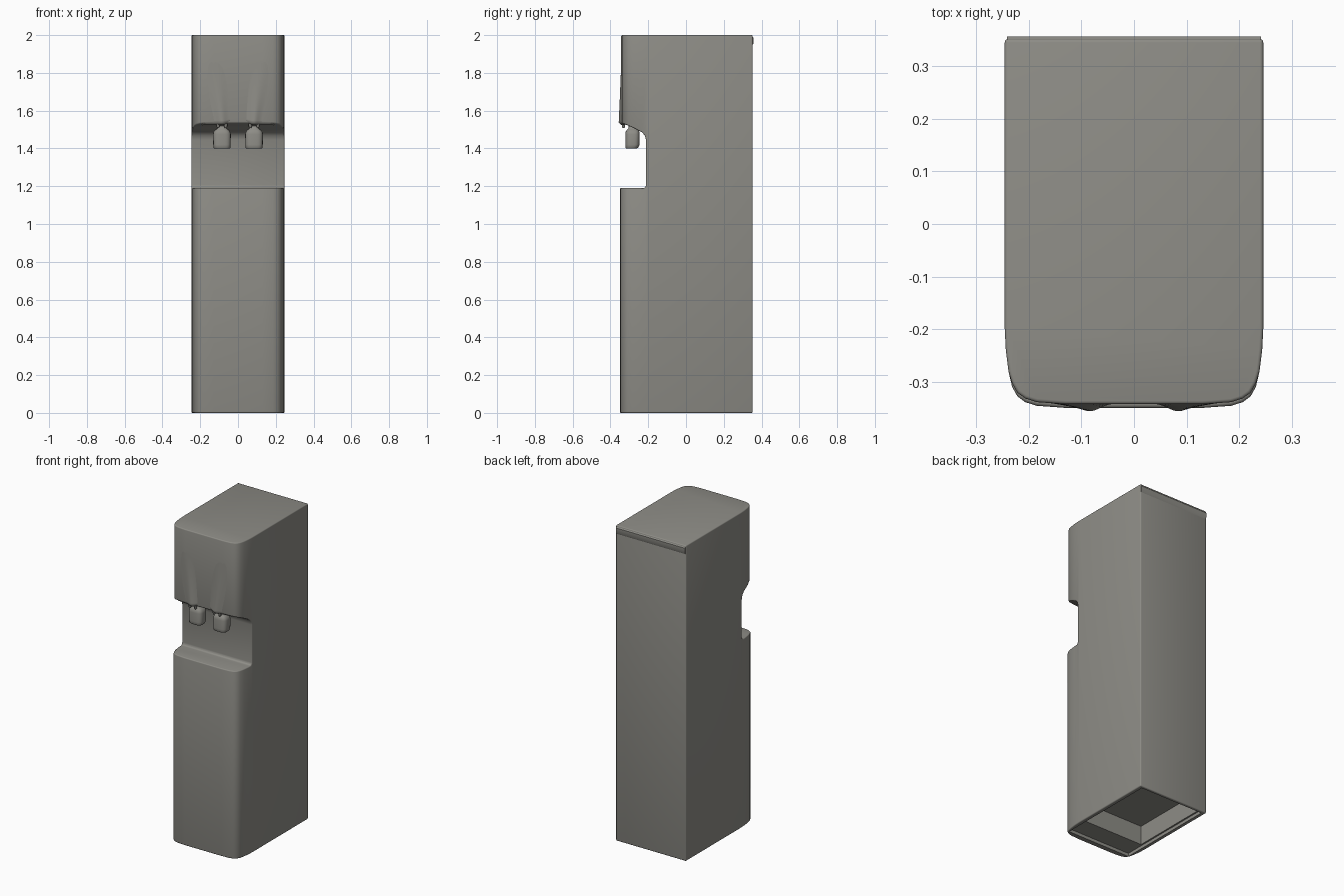
import bpy, bmesh, math

if "Cube" in bpy.data.objects:
    bpy.data.objects.remove(bpy.data.objects["Cube"])

mat = bpy.data.materials.new("warm grey plastic")
mat.diffuse_color = (0.27, 0.265, 0.24, 1)
mat.use_nodes = True
mat.node_tree.nodes["Principled BSDF"].inputs["Base Color"].default_value = mat.diffuse_color


def make(name, verts, faces):
    me = bpy.data.meshes.new(name)
    me.from_pydata(verts, [], faces)
    bm = bmesh.new()
    bm.from_mesh(me)
    bmesh.ops.recalc_face_normals(bm, faces=bm.faces)
    bm.to_mesh(me)
    bm.free()
    ob = bpy.data.objects.new(name, me)
    bpy.context.collection.objects.link(ob)
    me.materials.append(mat)
    return ob


def loft(name, rings):
    n = len(rings[0])
    faces = [[k * n + i, k * n + (i + 1) % n, (k + 1) * n + (i + 1) % n, (k + 1) * n + i]
             for k in range(len(rings) - 1) for i in range(n)]
    faces += [list(range(n)), list(range((len(rings) - 1) * n, len(rings) * n))]
    return make(name, [v for r in rings for v in r], faces)


def activate(ob):
    bpy.ops.object.select_all(action='DESELECT')
    ob.select_set(True)
    bpy.context.view_layer.objects.active = ob


def smooth(ob, angle=35):
    activate(ob)
    bpy.ops.object.shade_smooth_by_angle(angle=math.radians(angle))


def cut(ob, cutter):
    activate(ob)
    m = ob.modifiers.new("cut", 'BOOLEAN')
    m.object = cutter
    m.solver = 'EXACT'
    bpy.ops.object.modifier_apply(modifier=m.name)
    bpy.data.objects.remove(cutter)


def box(name, x, y0, y1, z0, z1):
    return loft(name, [[(-x, y0, z), (x, y0, z), (x, y1, z), (-x, y1, z)] for z in (z0, z1)])


# cabinet: plan outline extruded upwards
half = [(0.246, 0.352), (0.246, -0.20), (0.244, -0.24), (0.239, -0.28), (0.232, -0.31),
        (0.222, -0.328), (0.207, -0.339), (0.185, -0.346), (0.13, -0.35)]
plan = half + [(-x, y) for x, y in reversed(half)]
body = loft("cabinet", [[(x, y, z) for x, y in plan] for z in (0, 2)])

# dispensing bay cut through the front
prof = [(-0.5, 1.19), (-0.22, 1.19), (-0.212, 1.20), (-0.212, 1.445), (-0.218, 1.468),
        (-0.232, 1.485), (-0.26, 1.499), (-0.31, 1.52), (-0.36, 1.54), (-0.5, 1.54)]
cut(body, loft("bay_cutter", [[(x, y, z) for y, z in prof] for x in (-0.5, 0.5)]))
for v in body.data.vertices:
    if v.co.z > 1.47 and v.co.y < -0.29:
        v.co.y += 0.007

# softened edges
activate(body)
bev = body.modifiers.new("bevel", 'BEVEL')
bev.width = 0.01
bev.segments = 3
bev.limit_method = 'ANGLE'
bev.angle_limit = math.radians(35)
bpy.ops.object.modifier_apply(modifier=bev.name)

# hollow underside
cut(body, box("base_cutter", 0.222, -0.315, 0.335, -0.1, 0.02))
cut(body, box("deep_cutter", 0.212, -0.19, 0.325, -0.1, 0.14))
smooth(body)

# lip along the top of the back
lip = [(0.335, 1.997), (0.350, 1.994), (0.357, 1.985), (0.357, 1.955), (0.348, 1.94), (0.335, 1.94)]
smooth(loft("back_lip", [[(x, y, z) for y, z in lip] for x in (-0.242, 0.242)]))

# head front skin with two ridges that swell over the taps
NX, NZ = 60, 40
grid = []
for j in range(NZ + 1):
    t = j / NZ
    z = 1.525 + 0.455 * t
    for i in range(NX + 1):
        x = -0.19 + 0.38 * i / NX
        a = abs(x)
        c = 0.083 + 0.05 * t
        w = 0.026 + 0.03 * t
        y = -0.3415 - 0.0155 * max(0, 1 - t / 0.85) ** 1.2 * math.exp(-((a - c) / w) ** 2)
        y += 0.0055 * max(0, (a - 0.12) / 0.07) ** 2
        if j == 0:
            y += 0.012
        if j == NZ or i in (0, NX):
            y += 0.004
        arch = 0.03 * math.exp(-(a / 0.045) ** 2) * (1 - t) ** 6
        grid.append((x, y, z + arch))
W = NX + 1
quads = [(j * W + i, j * W + i + 1, (j + 1) * W + i + 1, (j + 1) * W + i)
         for j in range(NZ) for i in range(NX)]
# closed by a flat back inside the head
base = len(grid)
grid += [(x, -0.325, z) for x, y, z in grid]
quads += [tuple(base + k for k in reversed(q)) for q in quads]
rim = (list(range(W)) + [j * W + NX for j in range(1, NZ + 1)]
       + [NZ * W + i for i in range(NX - 1, -1, -1)] + [j * W for j in range(NZ - 1, 0, -1)])
quads += [(rim[k], rim[(k + 1) % len(rim)], base + rim[(k + 1) % len(rim)], base + rim[k])
          for k in range(len(rim))]
smooth(make("head_front", grid, quads), 60)


def oval(cx, cy, z, rx, ry, power, n=32):
    out = []
    for k in range(n):
        c, s = math.cos(2 * math.pi * k / n), math.sin(2 * math.pi * k / n)
        out.append((cx + rx * math.copysign(abs(c) ** power, c),
                    cy + ry * math.copysign(abs(s) ** power, s), z))
    return out


# taps and lever tips, mirrored left and right
TAP = [(1.400, 0.041, 0.029, -0.289), (1.404, 0.045, 0.034, -0.287), (1.42, 0.046, 0.038, -0.283),
       (1.475, 0.047, 0.038, -0.283), (1.489, 0.043, 0.036, -0.283), (1.499, 0.034, 0.030, -0.283),
       (1.507, 0.023, 0.022, -0.283), (1.53, 0.018, 0.018, -0.283), (1.56, 0.018, 0.018, -0.283)]
for side, sx in (("left", -0.085), ("right", 0.085)):
    smooth(loft(side + "_tap", [oval(sx, cy, z, rx, ry, 0.65) for z, rx, ry, cy in TAP]), 50)
    for k in (-1, 1):
        smooth(loft(side + "_lever_tip", [oval(sx + k * 0.02, -0.331, z, r, r, 1, 12)
               for z, r in ((1.508, 0.004), (1.513, 0.008), (1.545, 0.011))]), 60)
